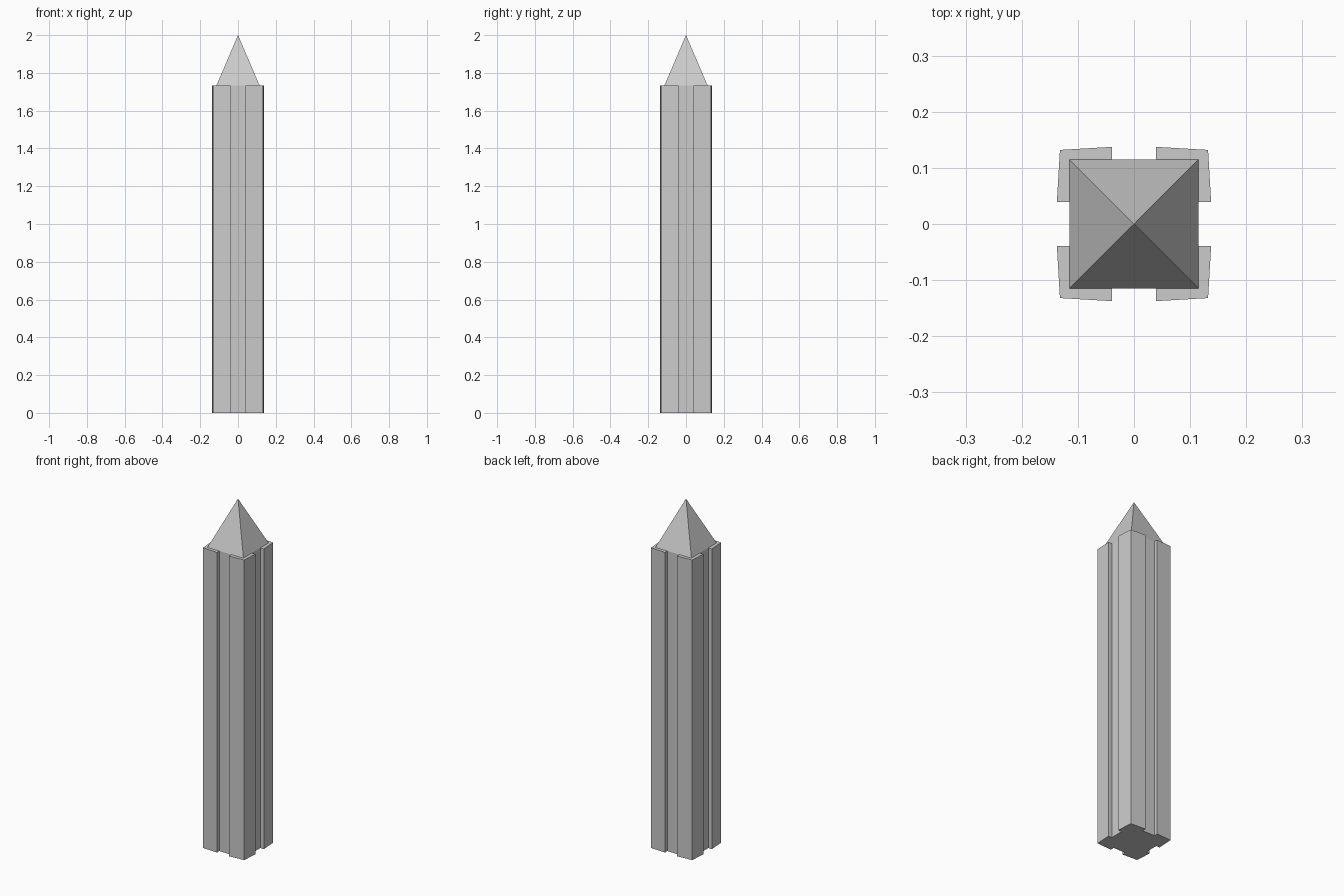
import bpy, bmesh

if "Cube" in bpy.data.objects:
    bpy.data.objects.remove(bpy.data.objects["Cube"])

SHAFT_TOP, APEX, CORE, GAP = 1.732, 2.0, 0.115, 0.039
# one corner pilaster of the plan, counter-clockwise
CORNER = [(CORE, GAP), (0.1375, GAP), (0.132, 0.132), (GAP, 0.1375), (GAP, CORE)]


def turn(p, n):
    x, y = p
    for _ in range(n):
        x, y = -y, x
    return x, y


def finish(bm, name):
    bmesh.ops.recalc_face_normals(bm, faces=bm.faces)
    mesh = bpy.data.meshes.new(name)
    bm.to_mesh(mesh)
    bm.free()
    obj = bpy.data.objects.new(name, mesh)
    bpy.context.collection.objects.link(obj)
    return obj


# grooved shaft: base, walls and corner ledges, with a peaked cap on the core
bm = bmesh.new()
plan = [turn(p, q) for q in range(4) for p in CORNER]
low = [bm.verts.new((x, y, 0)) for x, y in plan]
high = [bm.verts.new((x, y, SHAFT_TOP)) for x, y in plan]
core = [bm.verts.new((*turn((CORE, CORE), q), SHAFT_TOP)) for q in range(4)]
tip = bm.verts.new((0, 0, APEX))
bm.faces.new(low[::-1])
n = len(plan)
for i in range(n):
    j = (i + 1) % n
    bm.faces.new((low[i], low[j], high[j], high[i]))
for q in range(4):
    # L-shaped ledge on top of each corner
    bm.faces.new(high[5 * q:5 * q + 5] + [core[q]])
    # sloping cap face, its foot passing over the groove
    bm.faces.new((core[q], high[5 * q + 4], high[(5 * q + 5) % n],
                  core[(q + 1) % 4], tip))
finish(bm, "obelisk")
